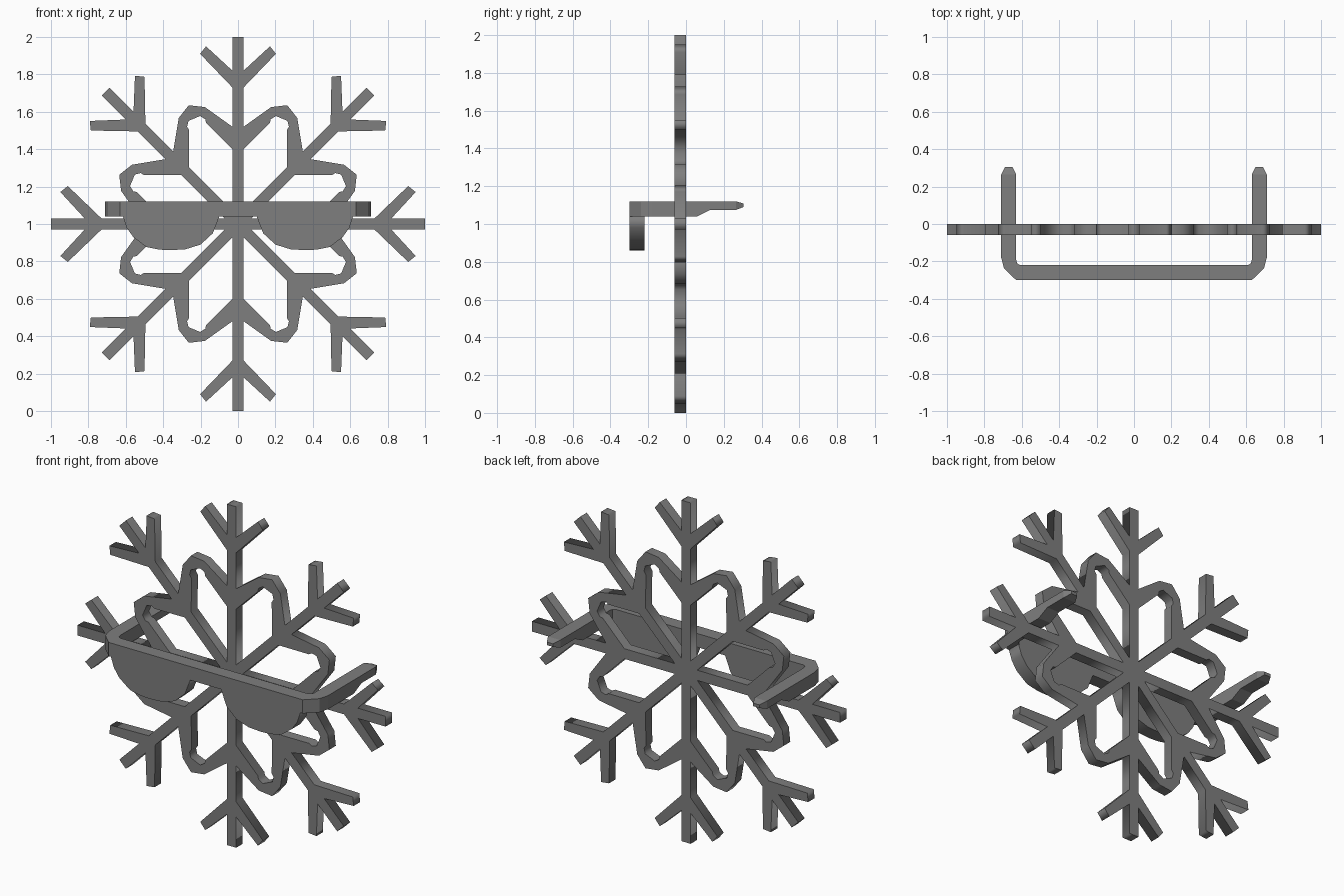
import bpy, bmesh, math
from mathutils import Matrix

cube = bpy.data.objects.get("Cube")
if cube:
    bpy.data.objects.remove(cube, do_unlink=True)

# One plain grey material
grey = bpy.data.materials.new("grey")
grey.use_nodes = True
colour = (0.21, 0.21, 0.21, 1)
grey.diffuse_color = colour
grey.node_tree.nodes["Principled BSDF"].inputs["Base Color"].default_value = colour


def add_object(name, mesh):
    mesh.materials.clear()
    mesh.materials.append(grey)
    obj = bpy.data.objects.new(name, mesh)
    bpy.context.collection.objects.link(obj)
    return obj


def plate(name, loops, y0, y1):
    """Upright plate between y0 and y1 from (x, z) loops; inner loops are holes."""
    curve = bpy.data.curves.new(name + "_outline", 'CURVE')
    curve.dimensions = '2D'
    curve.fill_mode = 'BOTH'
    curve.extrude = (y1 - y0) / 2
    for loop in loops:
        spline = curve.splines.new('POLY')
        spline.points.add(len(loop) - 1)
        for point, (x, z) in zip(spline.points, loop):
            point.co = (x, z, 0, 1)
        spline.use_cyclic_u = True
    helper = bpy.data.objects.new(name + "_outline", curve)
    bpy.context.collection.objects.link(helper)
    depsgraph = bpy.context.evaluated_depsgraph_get()
    mesh = bpy.data.meshes.new_from_object(helper.evaluated_get(depsgraph))
    bpy.data.objects.remove(helper, do_unlink=True)
    mesh.name = name
    mesh.transform(Matrix.Translation((0, (y0 + y1) / 2, 0)) @ Matrix.Rotation(math.pi / 2, 4, 'X'))
    bm = bmesh.new()
    bm.from_mesh(mesh)
    bmesh.ops.remove_doubles(bm, verts=bm.verts, dist=1e-5)
    bmesh.ops.recalc_face_normals(bm, faces=bm.faces)
    bm.to_mesh(mesh)
    bm.free()
    return add_object(name, mesh)


def turn(points, angle):
    """Rotate clockwise about the flake centre, then lift it to z = 1."""
    c, s = math.cos(angle), math.sin(angle)
    return [(x * c + r * s, 1 - x * s + r * c) for x, r in points]


def reflect(points, angle):
    """Mirror points across the line leaving the centre at an angle from vertical."""
    c, s = math.cos(2 * angle), math.sin(2 * angle)
    return [(-x * c + r * s, x * s + r * c) for x, r in points]


# Snowflake: half an arm, from its tip to the top of the neighbouring loop
half_arm = [(.03, 1), (.03, .82), (.171, .95), (.203, .91), (.03, .73),
            (.03, .52), (.177, .625), (.263, .635)]
arm = [(-x, r) for x, r in half_arm[-2::-1]] + half_arm
half_hole = [(.03, .0724), (.03, .40), (.171, .54), (.175, .56), (.203, .577)]
hole = half_hole + reflect(half_hole[:0:-1], math.pi / 8)

outline, holes = [], []
for i in range(8):
    outline += turn(arm, i * math.pi / 4)
    holes.append(turn(hole, i * math.pi / 4))
plate("snowflake", [outline] + holes, -.06, 0)

# Glasses frame: sections (inner x, y, outer x, y, bottom, top) from temple tip to front
half_frame = [(.65, .305, .69, .305, 1.09, 1.108),
              (.63, .265, .71, .265, 1.075, 1.12),
              (.63, .13, .71, .13, 1.075, 1.12),
              (.63, .06, .71, .06, 1.04, 1.12),
              (.63, -.19, .71, -.18, 1.04, 1.12),
              (.625, -.21, .695, -.237, 1.04, 1.12),
              (.61, -.22, .63, -.30, 1.04, 1.12)]
sections = half_frame + [(-a, b, -c, d, e, f) for a, b, c, d, e, f in half_frame[::-1]]
bm = bmesh.new()
rings = [[bm.verts.new(p) for p in ((a, b, e), (c, d, e), (c, d, f), (a, b, f))]
         for a, b, c, d, e, f in sections]
for r0, r1 in zip(rings, rings[1:]):
    for k in range(4):
        m = (k + 1) % 4
        bm.faces.new((r0[k], r0[m], r1[m], r1[k]))
bm.faces.new(rings[0])
bm.faces.new(rings[-1])
bmesh.ops.recalc_face_normals(bm, faces=bm.faces)
frame_mesh = bpy.data.meshes.new("glasses_frame")
bm.to_mesh(frame_mesh)
bm.free()
add_object("glasses_frame", frame_mesh)

# Lenses hanging under the front bar
lens = [(.10, 1.04), (.135, .95), (.20, .89), (.28, .865), (.36, .86), (.42, .863),
        (.49, .877), (.56, .93), (.595, .98), (.615, 1.04)]
for side, sign in (("left", 1), ("right", -1)):
    plate(side + "_lens", [[(sign * x, z) for x, z in lens]], -.30, -.22)
